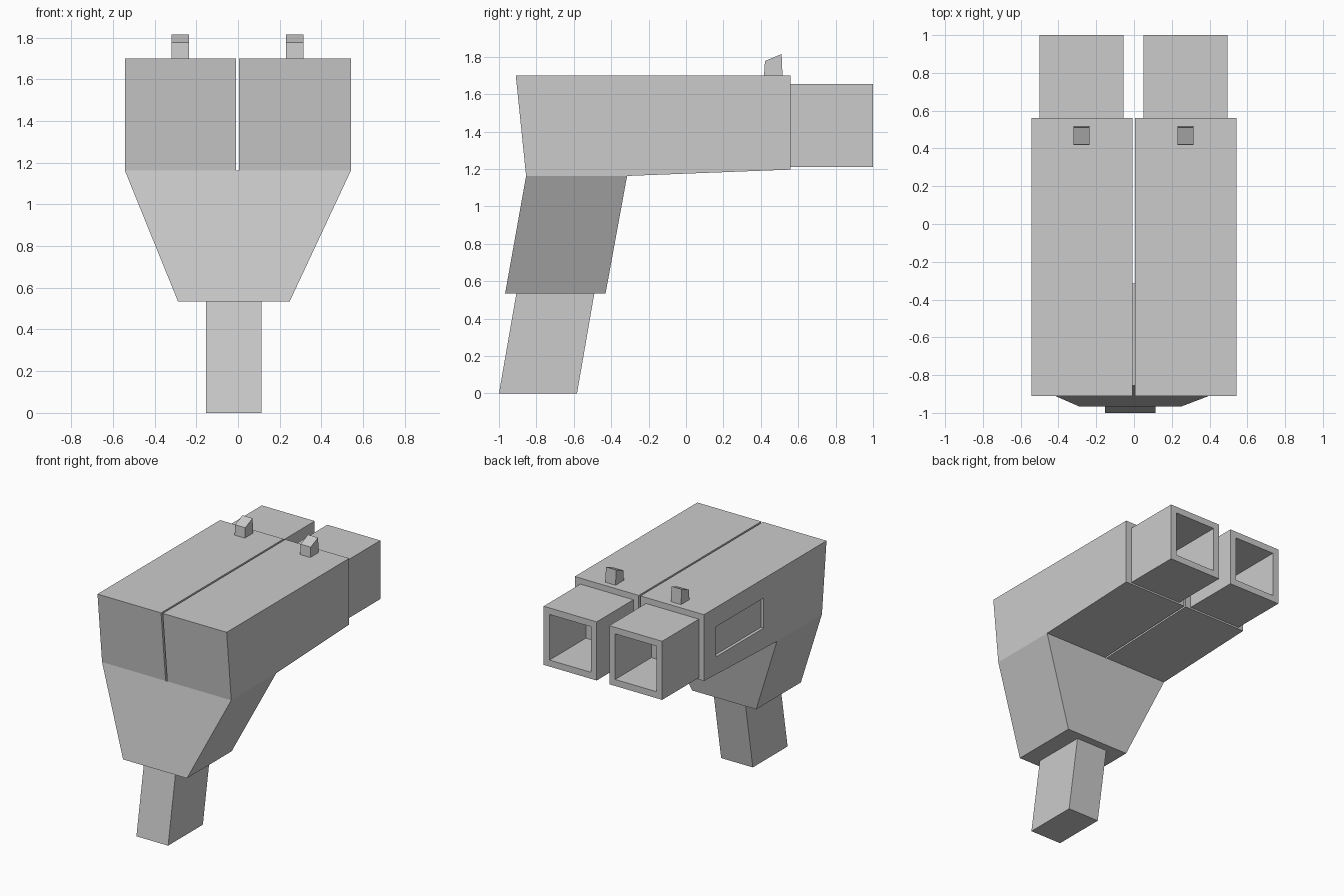
import bpy, bmesh

if "Cube" in bpy.data.objects:
    bpy.data.objects.remove(bpy.data.objects["Cube"])


def finish(name, bm):
    bmesh.ops.recalc_face_normals(bm, faces=bm.faces[:])
    mesh = bpy.data.meshes.new(name)
    bm.to_mesh(mesh)
    bm.free()
    obj = bpy.data.objects.new(name, mesh)
    bpy.context.collection.objects.link(obj)
    return obj


def loft(ring_a, ring_b):
    """Closed solid between two rings with equal point counts."""
    bm = bmesh.new()
    a = [bm.verts.new(p) for p in ring_a]
    b = [bm.verts.new(p) for p in ring_b]
    n = len(a)
    bm.faces.new(a[::-1])
    bm.faces.new(b)
    for i in range(n):
        j = (i + 1) % n
        bm.faces.new((a[i], a[j], b[j], b[i]))
    bmesh.ops.recalc_face_normals(bm, faces=bm.faces[:])
    return bm


def extrude_x(profile, x0, x1):
    """Side profile of (y, z) points swept from x0 to x1."""
    return loft([(x0, y, z) for y, z in profile], [(x1, y, z) for y, z in profile])


def rect(x0, x1, y0, y1, z):
    return [(x0, y0, z), (x1, y0, z), (x1, y1, z), (x0, y1, z)]


def box_profile(y0, y1, z0, z1):
    return [(y0, z0), (y1, z0), (y1, z1), (y0, z1)]


BODY = [(-0.91, 1.70), (-0.855, 1.163), (-0.315, 1.163), (0.56, 1.197), (0.56, 1.70)]
SIGHT = [(0.417, 1.70), (0.422, 1.777), (0.511, 1.815), (0.516, 1.70)]

# Paired parts: housing, hollow barrel, sight
sides = {
    "left": ((-0.543, -0.009), (-0.50, -0.056), (-0.32, -0.235)),
    "right": ((0.005, 0.542), (0.05, 0.495), (0.23, 0.315)),
}
housings = {}
for side, (body_x, barrel_x, sight_x) in sides.items():
    housings[side] = finish(side + "_housing", extrude_x(BODY, *body_x))
    finish(side + "_sight", extrude_x(SIGHT, *sight_x))

    bm = extrude_x(box_profile(0.56, 1.0, 1.21, 1.655), *barrel_x)
    muzzle = max(bm.faces, key=lambda f: f.calc_center_median().y)
    bmesh.ops.inset_region(bm, faces=[muzzle], thickness=0.07)
    bore = bmesh.ops.extrude_face_region(bm, geom=[muzzle])["geom"]
    if muzzle.is_valid:
        bmesh.ops.delete(bm, geom=[muzzle], context='FACES_ONLY')
    bmesh.ops.translate(bm, vec=(0, -0.435, 0),
                        verts=[v for v in bore if isinstance(v, bmesh.types.BMVert)])
    finish(side + "_barrel", bm)

# Shallow side port, on the left housing only
cutter = finish("port_cutter", extrude_x(box_profile(-0.157, 0.417, 1.325, 1.553), -0.60, -0.52))
cutter.hide_render = True
port = housings["left"].modifiers.new("port", 'BOOLEAN')
port.object = cutter
port.operation = 'DIFFERENCE'
port.solver = 'EXACT'
bpy.context.view_layer.objects.active = housings["left"]
bpy.ops.object.modifier_apply(modifier="port")
bpy.data.objects.remove(cutter)

# Tapered neck and grip
finish("neck", loft(rect(-0.288, 0.248, -0.967, -0.43, 0.535),
                    rect(-0.543, 0.542, -0.855, -0.315, 1.163)))
finish("grip", loft(rect(-0.153, 0.113, -1.0, -0.583, 0.0),
                    rect(-0.153, 0.113, -0.907, -0.49, 0.535)))
